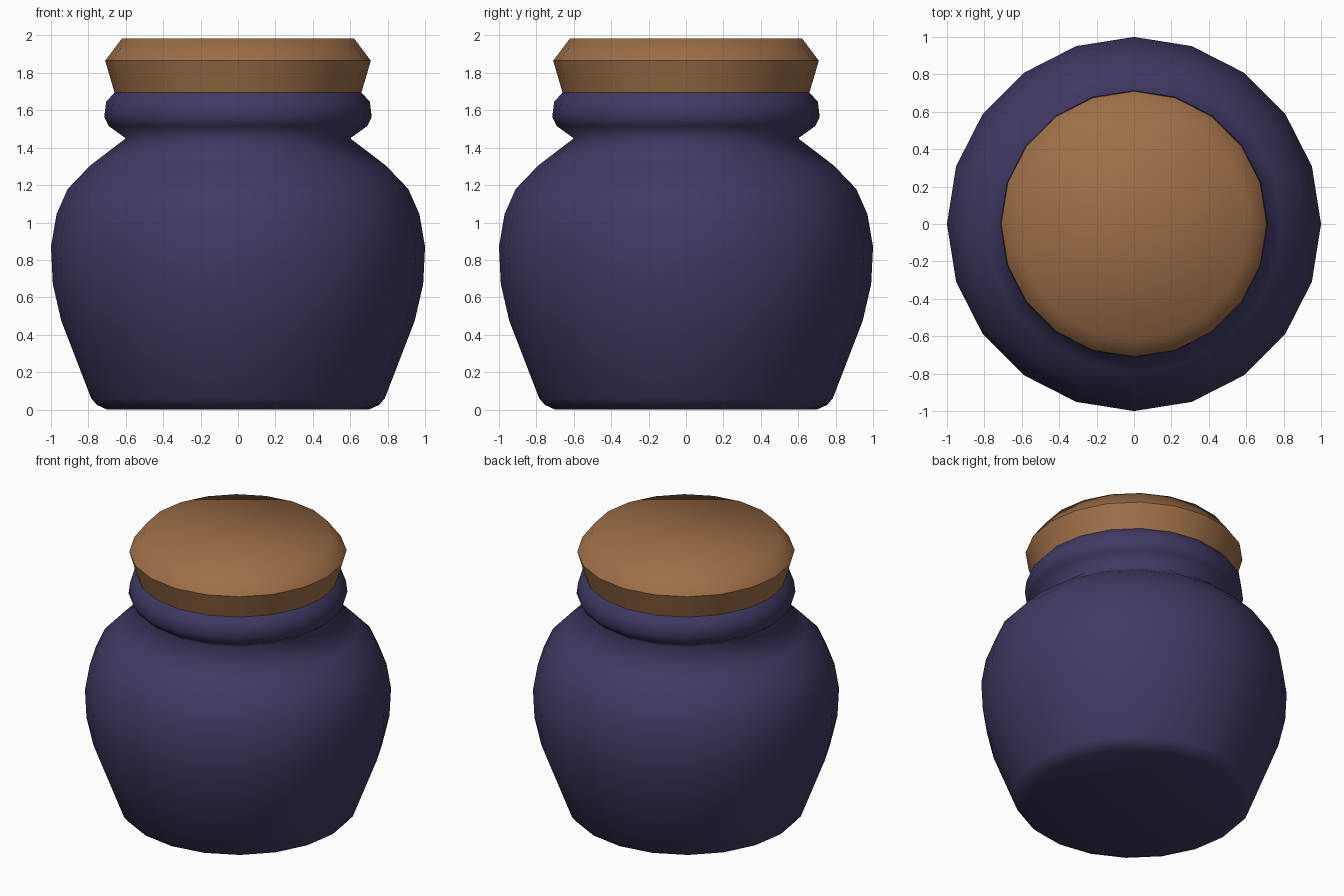
import bpy, bmesh, math

if "Cube" in bpy.data.objects:
    bpy.data.objects.remove(bpy.data.objects["Cube"])

SIDES = 20


def material(name, rgb):
    m = bpy.data.materials.new(name)
    m.diffuse_color = (*rgb, 1)
    m.use_nodes = True
    m.node_tree.nodes["Principled BSDF"].inputs["Base Color"].default_value = m.diffuse_color
    return m


def lathe(name, profile, mat, sharp_rings=()):
    """Revolve (radius, height) points round z and cap both ends."""
    bm = bmesh.new()
    rings = [[bm.verts.new((r * math.cos(math.tau * i / SIDES),
                            r * math.sin(math.tau * i / SIDES), z))
              for i in range(SIDES)] for r, z in profile]
    for a, b in zip(rings, rings[1:]):
        for i in range(SIDES):
            j = (i + 1) % SIDES
            bm.faces.new((a[i], a[j], b[j], b[i]))
    bm.faces.new(rings[0][::-1])
    bm.faces.new(rings[-1])
    for f in bm.faces:
        f.smooth = True
    for k in sharp_rings:
        ring = set(rings[k])
        for e in bm.edges:
            if set(e.verts) <= ring:
                e.smooth = False
    mesh = bpy.data.meshes.new(name)
    bm.to_mesh(mesh)
    bm.free()
    mesh.materials.append(mat)
    obj = bpy.data.objects.new(name, mesh)
    bpy.context.collection.objects.link(obj)
    return obj


glaze = material("dark purple glaze", (0.052, 0.041, 0.125))
cork = material("brown cork", (0.345, 0.158, 0.064))

# Rounded pot with pinched neck and bulging rim
lathe("pot_body", [
    (0.70, 0.0), (0.755, 0.025), (0.785, 0.06), (0.945, 0.475),
    (0.99, 0.67), (1.0, 0.87), (0.97, 1.045), (0.91, 1.18),
    (0.79, 1.305), (0.60, 1.45), (0.69, 1.515), (0.715, 1.565),
    (0.705, 1.645), (0.66, 1.695)], glaze, sharp_rings=(13,))

# Stopper flaring outward, with a bevelled top
lathe("cork_lid", [(0.66, 1.695), (0.71, 1.865), (0.62, 1.985)],
      cork, sharp_rings=(0, 1))
